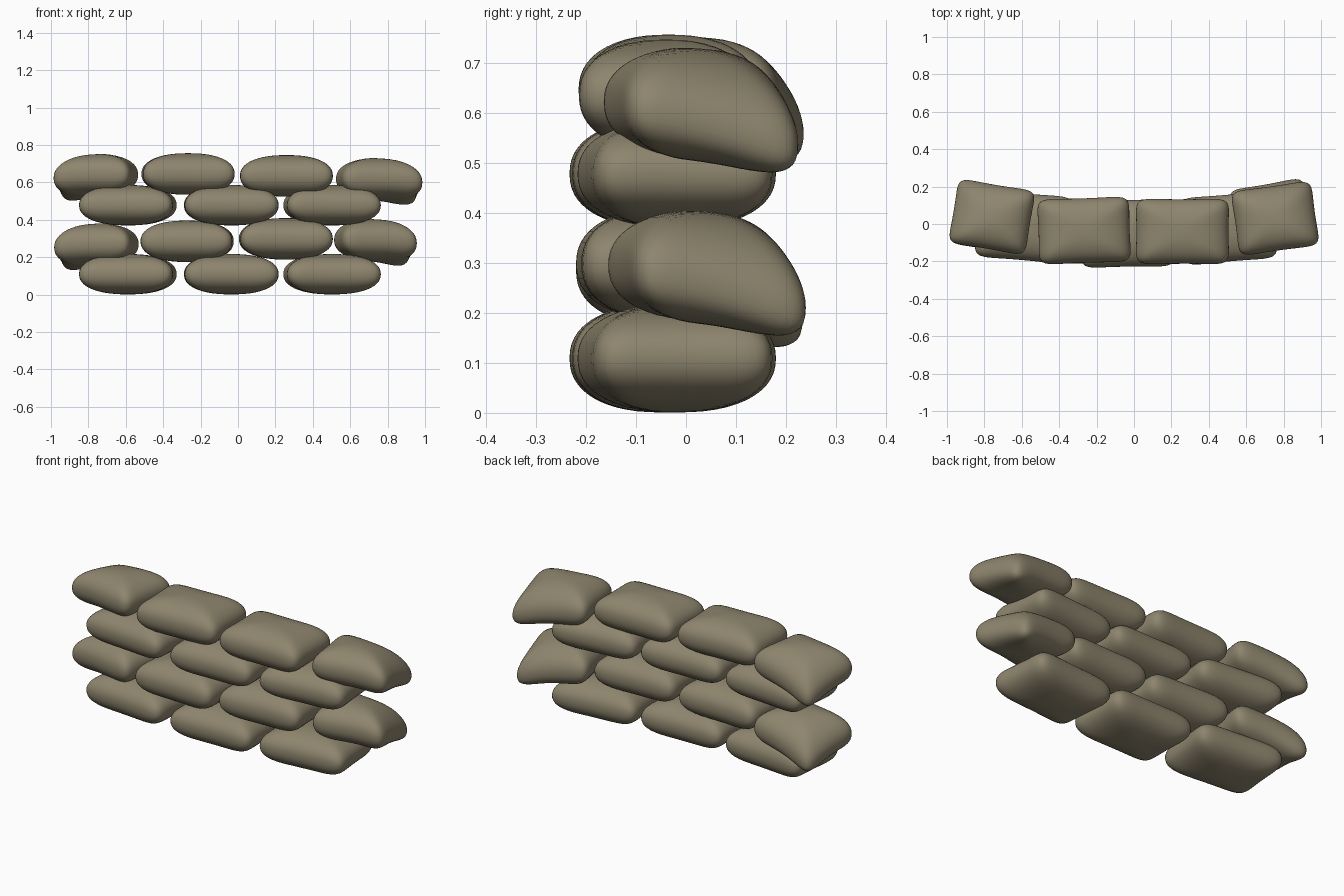
import bpy, bmesh, math
from mathutils import Matrix, Vector

if "Cube" in bpy.data.objects:
    bpy.data.objects.remove(bpy.data.objects["Cube"])

mat = bpy.data.materials.new("khaki_cloth")
mat.diffuse_color = (0.27, 0.235, 0.155, 1)
mat.use_nodes = True
mat.node_tree.nodes["Principled BSDF"].inputs["Base Color"].default_value = mat.diffuse_color

N, M = 7.0, 2.3   # plan squareness, vertical roundness


def sandbag(name, centre, half, turn, droop_side=0):
    """Stuffed pillow; droop_side (-1/+1) sags its outer back corner."""
    bm = bmesh.new()
    bmesh.ops.create_cube(bm, size=2)
    bmesh.ops.subdivide_edges(bm, edges=bm.edges[:], cuts=15, use_grid_fill=True)
    rot = Matrix.Rotation(math.radians(turn), 3, 'Z')
    for v in bm.verts:
        # even out the grid, then project onto a squarish pillow
        p = Vector([math.sin(c * math.pi / 4) / math.sin(math.pi / 4) for c in v.co])
        plan = (abs(p.x) ** N + abs(p.y) ** N) ** (M / N)
        p /= (plan + abs(p.z) ** M) ** (1 / M)
        # slightly pulled-in sides, leaving full corners
        u = p.x * (1 - 0.035 * (1 - p.y ** 2))
        w = p.y * (1 - 0.045 * (1 - p.x ** 2))
        q = Vector((u * half[0], w * half[1], p.z * half[2]))
        if droop_side:
            q.z -= 0.058 * max(0, (droop_side * u + w) / 2 + 0.3) ** 2
            q.z -= 0.012 * max(0, droop_side * u) ** 2
        v.co = rot @ q
    me = bpy.data.meshes.new(name)
    bm.to_mesh(me)
    bm.free()
    for f in me.polygons:
        f.use_smooth = True
    me.materials.append(mat)
    ob = bpy.data.objects.new(name, me)
    ob.location = centre
    bpy.context.collection.objects.link(ob)


# three-bag courses (first and third)
for row, z in ((1, 0.109), (3, 0.478)):
    for i, (x, y, turn) in enumerate(((-0.589, -0.015, -5), (-0.036, -0.05, 1), (0.503, -0.022, 5))):
        sandbag(f"sandbag_row{row}_{i + 1}", (x, y, z), (0.258, 0.186, 0.108), turn)

# four-bag courses (second and fourth), end bags sagging outwards
courses = {
    2: ((-0.757, 0.035, 0.272, 0.213, -10), (-0.272, -0.04, 0.285, 0.252, -2),
        (0.256, -0.04, 0.298, 0.254, 2), (0.735, 0.042, 0.295, 0.208, 10)),
    4: ((-0.76, 0.038, 0.643, 0.214, -9.5), (-0.267, -0.035, 0.645, 0.252, 2),
        (0.259, -0.04, 0.635, 0.255, 0), (0.755, 0.03, 0.621, 0.222, 8)),
}
for row, bags in courses.items():
    for i, (x, y, z, a, turn) in enumerate(bags):
        side = {0: -1, 3: 1}.get(i, 0)
        sandbag(f"sandbag_row{row}_{i + 1}", (x, y, z), (a, 0.18, 0.111), turn, side)
